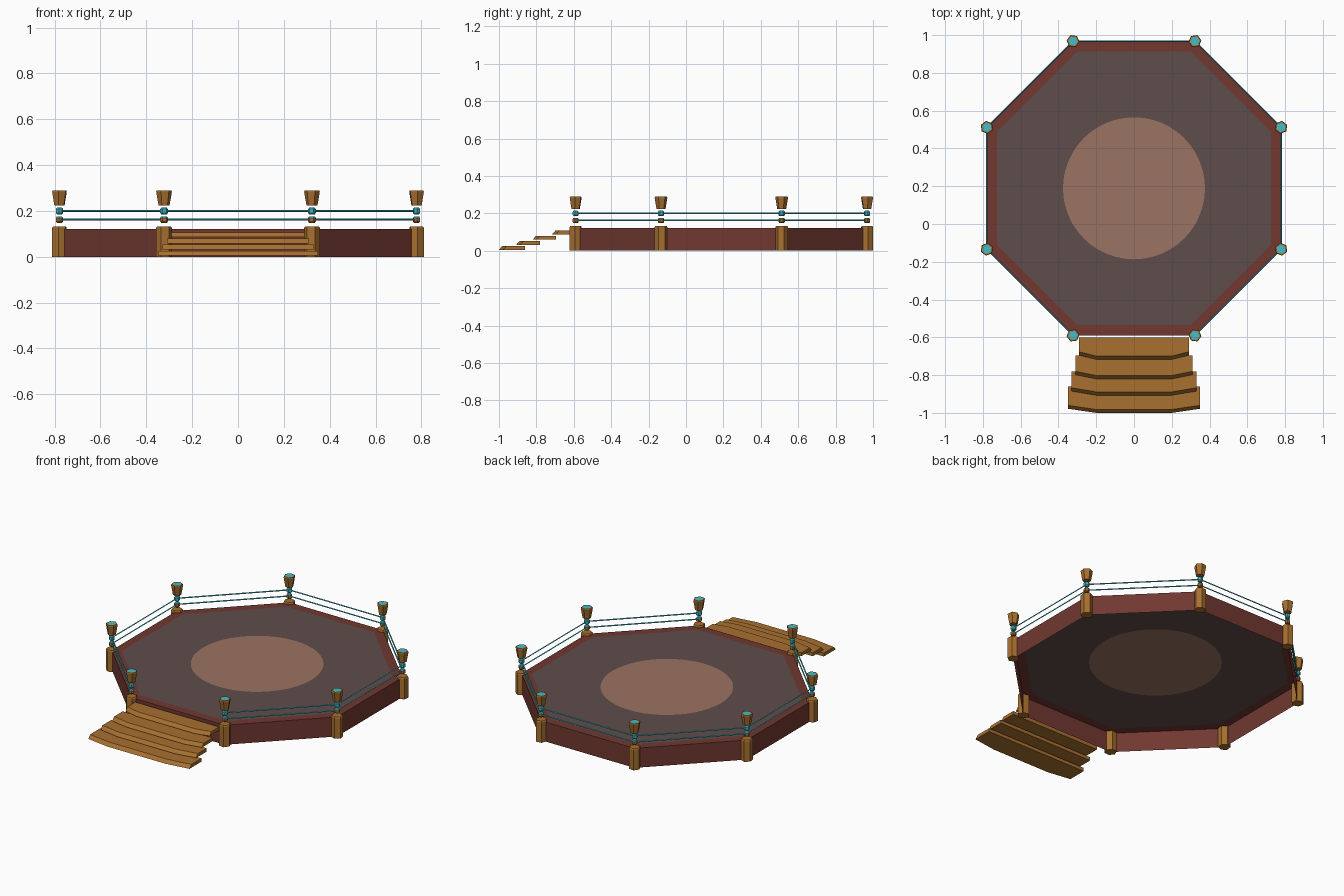
import bpy, bmesh, math
from mathutils import Vector

if "Cube" in bpy.data.objects:
    bpy.data.objects.remove(bpy.data.objects["Cube"])

CY, APO, TOP = 0.189, 0.779, 0.122      # deck centre, apothem, height


def mat(name, rgb):
    m = bpy.data.materials.new(name)
    lin = [(c / 255 / 12.92) if c < 11 else ((c / 255 + 0.055) / 1.055) ** 2.4 for c in rgb]
    m.diffuse_color = (*lin, 1)
    m.use_nodes = True
    m.node_tree.nodes["Principled BSDF"].inputs["Base Color"].default_value = m.diffuse_color
    return m


RED = mat("dark red wood", (113, 56, 48))
FLOOR = mat("grey brown mat", (95, 77, 75))
TAN = mat("tan circle", (155, 115, 98))
WOOD = mat("golden wood", (168, 112, 47))
TEAL = mat("teal", (66, 188, 202))


def finish(bm, name, mats):
    me = bpy.data.meshes.new(name)
    bm.normal_update()
    bm.to_mesh(me)
    bm.free()
    for m in mats:
        me.materials.append(m)
    ob = bpy.data.objects.new(name, me)
    bpy.context.collection.objects.link(ob)
    return ob


def ring(bm, c, r, n, z, a0):
    return [bm.verts.new((c[0] + r * math.cos(a0 + 2 * math.pi * i / n),
                          c[1] + r * math.sin(a0 + 2 * math.pi * i / n), z)) for i in range(n)]


def bridge(bm, a, b, mi=0):
    n = len(a)
    for i in range(n):
        bm.faces.new((a[i], a[(i + 1) % n], b[(i + 1) % n], b[i])).material_index = mi


def lathe(bm, c, prof, n, a0, mats, top=0):
    """Stack of rings (radius, z); mats gives the colour of each band."""
    rs = [ring(bm, c, r, n, z, a0) for r, z in prof]
    for i in range(len(rs) - 1):
        bridge(bm, rs[i], rs[i + 1], mats[i])
    bm.faces.new(rs[0][::-1]).material_index = mats[0]
    bm.faces.new(rs[-1]).material_index = top


# hollow octagonal deck: wall, border, mat and painted circle
K = math.cos(math.pi / 8)
C = (0, CY)
bm = bmesh.new()
A = math.pi / 8
r0 = ring(bm, C, APO / K, 8, 0, A)
r1 = ring(bm, C, APO / K, 8, TOP, A)
r2 = ring(bm, C, (APO - 0.054) / K, 8, TOP, A)
bridge(bm, r0, r1, 0)
bridge(bm, r1, r2, 0)
circ = ring(bm, C, 0.376, 48, TOP, A)
bm.faces.new(circ).material_index = 2
for i in range(8):                      # mat sectors between octagon and circle
    arc = [circ[(i * 6 + k) % 48] for k in range(7)]
    bm.faces.new([r2[i], r2[(i + 1) % 8]] + arc[::-1]).material_index = 1
finish(bm, "deck", [RED, FLOOR, TAN])

# posts, beads and flared caps at the eight corners
corners = []
for i in range(8):
    a = math.pi / 8 + i * math.pi / 4
    p = (APO / K * math.cos(a), CY + APO / K * math.sin(a))
    corners.append(p)
    bm = bmesh.new()
    lathe(bm, p, [(0.0345, 0), (0.0345, 0.127), (0.030, 0.133)], 6, a, [0, 0])
    finish(bm, f"post_{i}", [WOOD])
    bm = bmesh.new()
    lathe(bm, p, [(0.012, 0.148), (0.017, 0.154), (0.017, 0.170), (0.012, 0.176)],
          6, a, [0, 0, 1], 1)
    lathe(bm, p, [(0.012, 0.185), (0.017, 0.191), (0.017, 0.208), (0.012, 0.214)],
          6, a, [1, 1, 1], 1)
    finish(bm, f"rope_beads_{i}", [WOOD, TEAL])
    bm = bmesh.new()
    lathe(bm, p, [(0.024, 0.223), (0.0345, 0.284), (0.032, 0.289), (0.025, 0.289)],
          6, a, [0, 0, 0], 1)
    finish(bm, f"post_cap_{i}", [WOOD, TEAL])

# ropes on every side but the stair side
bm = bmesh.new()
for i in range(8):
    if i == 5:
        continue
    p, q = Vector((*corners[i], 0)), Vector((*corners[(i + 1) % 8], 0))
    d = (q - p).normalized()
    side = Vector((d.y, -d.x, 0))
    for z in (0.162, 0.20):
        ends = []
        for e in (p, q):
            ends.append([bm.verts.new(e + Vector((0, 0, z)) + 0.004 *
                        (side * math.cos(t * math.pi / 2) + Vector((0, 0, math.sin(t * math.pi / 2)))))
                        for t in range(4)])
        bridge(bm, ends[0], ends[1])
bmesh.ops.recalc_face_normals(bm, faces=bm.faces)
finish(bm, "ropes", [TEAL])

# four overlapping treads with angled, sloping front edges
steps = [(0.35, -0.86, -0.978, 0.005), (0.33, -0.78, -0.885, 0.032),
         (0.31, -0.695, -0.798, 0.059), (0.29, -0.60, -0.695, 0.086)]
for i, (w, yb, yf, z) in enumerate(steps):
    bm = bmesh.new()
    loops = []
    for dz, out in ((0, 0.0), (0.021, 0.018)):
        pts = [(-w, yb), (-w, yf + out), (-0.2, yf - 0.022 + out),
               (0.2, yf - 0.022 + out), (w, yf + out), (w, yb)]
        loops.append([bm.verts.new((x, y, z + dz)) for x, y in pts])
    bridge(bm, loops[0], loops[1])
    bm.faces.new(loops[0][::-1])
    bm.faces.new(loops[1])
    finish(bm, f"stair_tread_{i}", [WOOD])
